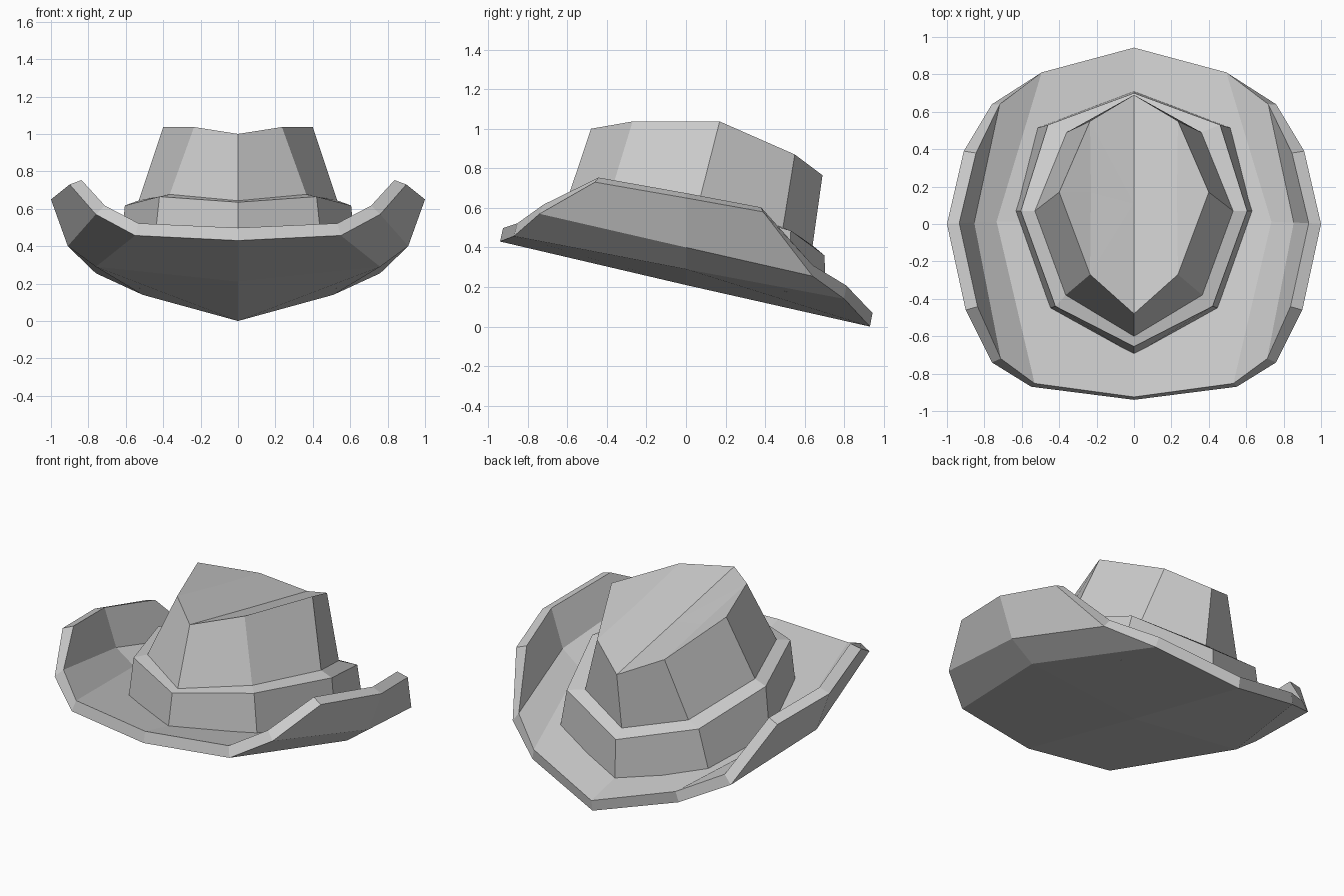
import bpy

if "Cube" in bpy.data.objects:
    bpy.data.objects.remove(bpy.data.objects["Cube"])


def make_part(name, verts, faces, thickness=0):
    """Right half of a part, mirrored over x = 0 and optionally thickened upward."""
    mesh = bpy.data.meshes.new(name)
    mesh.from_pydata(verts, [], faces)
    mesh.update()
    ob = bpy.data.objects.new(name, mesh)
    bpy.context.collection.objects.link(ob)
    mirror = ob.modifiers.new("mirror", "MIRROR")
    mirror.use_clip = True
    mirror.merge_threshold = 0.002
    if thickness:
        solid = ob.modifiers.new("solidify", "SOLIDIFY")
        solid.thickness = thickness
        solid.offset = 1
    return ob


def loft(rows):
    """Quads between consecutive rows of equal length."""
    n = len(rows[0])
    verts = [p for row in rows for p in row]
    faces = [(r * n + i, r * n + i + 1, (r + 1) * n + i + 1, (r + 1) * n + i)
             for r in range(len(rows) - 1) for i in range(n - 1)]
    return verts, faces


# Brim: front-to-back strips from the centre line out to the curled side edge
strips = [
    [(0, -0.94, 0.43), (0, 0, 0.21), (0, 0.93, 0)],
    [(0.55, -0.87, 0.457), (0.76, 0, 0.29), (0.51, 0.80, 0.14)],
    [(0.76, -0.74, 0.57), (0.91, 0, 0.40), (0.76, 0.64, 0.255)],
    [(0.90, -0.46, 0.73), (1.0, 0, 0.65), (0.91, 0.39, 0.58)],
]
verts, faces = loft(strips)
make_part("brim", verts, [f[::-1] for f in faces], 0.07)

# Hat band: sloping wall with a flat ledge, running front to back
outline = [(0, -0.70), (0.45, -0.45), (0.635, 0.07), (0.53, 0.51), (0, 0.71)]
band_base = [(x, y, 0.24 - 0.23 * y + 0.1 * x) for x, y in outline]
band_edge = [(0, -0.655, 0.635), (0.42, -0.44, 0.665), (0.605, 0.07, 0.617),
             (0.46, 0.53, 0.485), (0, 0.70, 0.36)]
crown_base = [(0, -0.60, 0.643), (0.365, -0.38, 0.677), (0.53, 0.07, 0.645),
              (0.36, 0.49, 0.50), (0, 0.64, 0.41)]
make_part("hat_band", *loft([band_base, band_edge, crown_base]))

# Crown: tapered wall with a pinched, dented top
crown_rim = [(0, -0.48, 1.0), (0.235, -0.27, 1.037), (0.40, 0.17, 1.037),
             (0.235, 0.55, 0.87), (0, 0.69, 0.765)]
verts, faces = loft([crown_base, crown_rim])
verts += [(0, 0.11, 0.88), (0.23, 0.17, 0.945)]
r0, r1, r2, r3, r4, dent, slope = range(5, 12)
faces += [(r0, r1, dent), (r1, slope, dent), (r1, r2, slope),
          (r2, r3, slope), (slope, r3, dent), (r3, r4, dent)]
make_part("crown", verts, faces)
